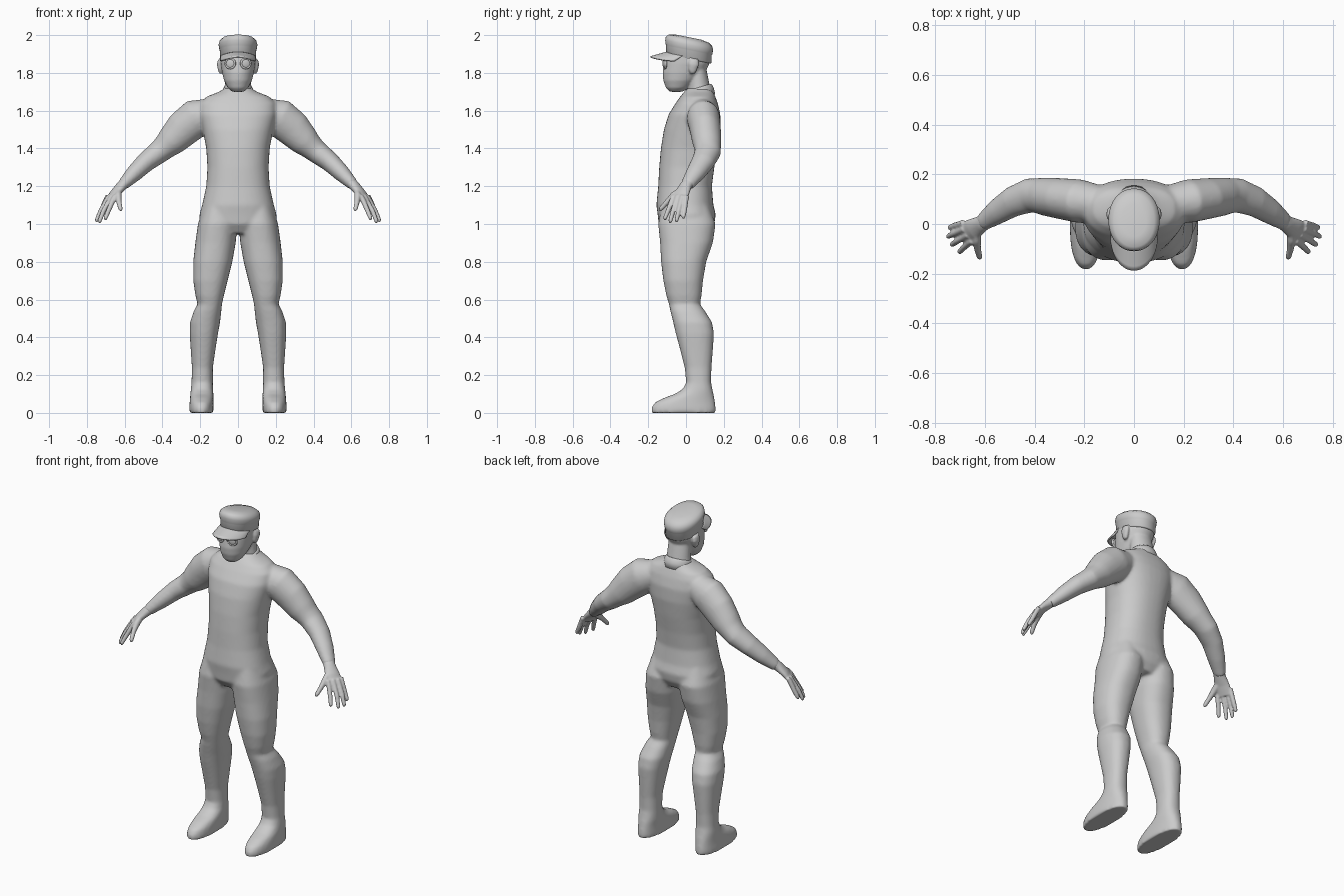
import bpy, bmesh, math
from mathutils import Vector


def skin(bm, rings):
    """Bridge a list of point rings and cap both ends."""
    vs = [[bm.verts.new(p) for p in r] for r in rings]
    n = len(vs[0])
    fs = [bm.faces.new((a[i], a[(i + 1) % n], b[(i + 1) % n], b[i]))
          for a, b in zip(vs, vs[1:]) for i in range(n)]
    fs += [bm.faces.new(vs[0]), bm.faces.new(vs[-1])]
    bmesh.ops.recalc_face_normals(bm, faces=fs)


def loft(bm, rows, side=1, exp=2.3, slope=0, n=40):
    """Stack superellipses; each row is (z, x0, x1, y0, y1)."""
    rings = []
    for z, x0, x1, y0, y1 in rows:
        ring = []
        for i in range(n):
            a = 2 * math.pi * i / n
            c, s = math.cos(a), math.sin(a)
            u = math.copysign(abs(c) ** (2 / exp), c)
            v = math.copysign(abs(s) ** (2 / exp), s)
            y = (y0 + y1) / 2 + v * (y1 - y0) / 2
            x = (x0 + x1) / 2 + u * (x1 - x0) / 2
            ring.append((side * x, y, z + slope * (y - 0.03)))
        rings.append(ring)
    skin(bm, rings)


def tube(bm, rows, side=1, hint=(0, 1, 0), n=20):
    """Sweep ellipses along a path; each row is (x, y, z, thickness, width)."""
    pts = [Vector(r[:3]) for r in rows]
    rings = []
    for i, r in enumerate(rows):
        t = (pts[min(i + 1, len(pts) - 1)] - pts[max(i - 1, 0)]).normalized()
        h = Vector(hint)
        v = (h - t * h.dot(t)).normalized()
        u = t.cross(v)
        ring = []
        for k in range(n):
            a = 2 * math.pi * k / n
            p = pts[i] + u * r[3] * math.cos(a) + v * r[4] * math.sin(a)
            ring.append((side * p.x, p.y, p.z))
        rings.append(ring)
    skin(bm, rings)


def finish(name, bm, voxel=None, smooth=0, subsurf=0, solid=0):
    me = bpy.data.meshes.new(name)
    bm.to_mesh(me)
    bm.free()
    for p in me.polygons:
        p.use_smooth = True
    ob = bpy.data.objects.new(name, me)
    bpy.context.collection.objects.link(ob)
    if solid:
        m = ob.modifiers.new("thickness", 'SOLIDIFY')
        m.thickness, m.offset = solid, 0
    if voxel:
        m = ob.modifiers.new("blend", 'REMESH')
        m.mode, m.voxel_size, m.use_smooth_shade = 'VOXEL', voxel, True
    if smooth:
        m = ob.modifiers.new("soften", 'SMOOTH')
        m.factor, m.iterations = 0.5, smooth
    if subsurf:
        m = ob.modifiers.new("round", 'SUBSURF')
        m.levels = m.render_levels = subsurf
    return ob


def sym(rows):
    return [(z, -x, x, y0, y1) for z, x, y0, y1 in rows]


# Suit: torso, arms and booted legs blended into one skin
bm = bmesh.new()
loft(bm, sym([(0.95, .13, -.11, .12), (1.0, .20, -.145, .15), (1.05, .205, -.15, .158),
              (1.1, .19, -.157, .145), (1.2, .168, -.147, .137), (1.3, .162, -.142, .15),
              (1.4, .168, -.133, .168), (1.5, .187, -.117, .182), (1.58, .205, -.092, .182),
              (1.64, .20, -.055, .168), (1.675, .165, -.03, .155), (1.70, .10, -.01, .145),
              (1.72, .07, .01, .135)]))
for s in (1, -1):
    loft(bm, [(1.1, .02, .18, -.13, .12), (1.0, .005, .212, -.147, .157),
              (.9, .012, .226, -.137, .142), (.8, .03, .237, -.132, .107),
              (.7, .055, .237, -.12, .09), (.62, .075, .225, -.104, .082),
              (.575, .085, .214, -.09, .074), (.54, .088, .234, -.083, .10),
              (.48, .095, .254, -.068, .138), (.42, .106, .256, -.054, .148),
              (.33, .12, .25, -.03, .142), (.24, .133, .244, -.007, .135),
              (.16, .133, .246, .001, .133), (.125, .132, .25, -.018, .14),
              (.10, .13, .252, -.06, .146), (.08, .13, .254, -.115, .15),
              (.055, .13, .256, -.165, .154), (.03, .13, .258, -.182, .157),
              (0, .13, .258, -.184, .158)], s)
    tube(bm, [(.12, .08, 1.6, .07, .07), (.22, .092, 1.562, .102, .088),
              (.29, .102, 1.505, .097, .083), (.352, .11, 1.44, .081, .078),
              (.385, .114, 1.41, .068, .072), (.42, .115, 1.38, .061, .07),
              (.488, .09, 1.328, .053, .062), (.55, .05, 1.268, .045, .052),
              (.612, .005, 1.205, .03, .036)], s)
finish("suit", bm, voxel=.009, smooth=8)

# Hands
for s, side_name in ((1, "left"), (-1, "right")):
    bm = bmesh.new()
    tube(bm, [(.57, .035, 1.25, .03, .034), (.615, 0, 1.203, .027, .034),
              (.65, -.022, 1.165, .021, .044), (.685, -.038, 1.12, .014, .046)],
         s, hint=(.45, .9, 0))
    for kx, ky, tx, ty, tz in ((.662, -.074, .702, -.112, 1.02), (.68, -.05, .733, -.083, 1.005),
                               (.695, -.025, .748, -.05, 1.01), (.70, -.001, .742, -.014, 1.028)):
        mx, my = kx + (tx - kx) * .6, ky + (ty - ky) * .55
        tube(bm, [(kx - .012, ky + .006, 1.15, .013, .013), (kx, ky, 1.125, .014, .014),
                  (mx, my, 1.07, .013, .013), (tx, ty, tz + .01, .011, .011),
                  (tx, ty, tz, .006, .006)], s, n=12)
    tube(bm, [(.63, -.015, 1.185, .016, .02), (.634, -.065, 1.15, .018, .02),
              (.63, -.102, 1.115, .014, .014), (.622, -.133, 1.08, .012, .012),
              (.619, -.14, 1.07, .006, .006)], s, n=12)
    finish(side_name + "_hand", bm, voxel=.005, smooth=4)

# Head and neck with ears
bm = bmesh.new()
loft(bm, sym([(1.70, .03, -.085, -.02), (1.72, .054, -.106, .015), (1.76, .074, -.12, .06),
              (1.80, .084, -.124, .10), (1.85, .092, -.117, .125), (1.90, .094, -.108, .13),
              (1.95, .08, -.08, .11)]), exp=2.1)
loft(bm, sym([(1.65, .08, .01, .14), (1.74, .07, .01, .124), (1.82, .065, .015, .108)]), exp=2)
for s in (1, -1):
    tube(bm, [(.09, .035, 1.795, .008, .012), (.093, .035, 1.815, .013, .022),
              (.096, .04, 1.845, .016, .029), (.094, .042, 1.872, .012, .024)], s)
finish("head", bm, voxel=.006, smooth=5)

# Tilted collar
bm = bmesh.new()
loft(bm, sym([(1.65, .09, -.02, .155), (1.685, .083, -.008, .147), (1.705, .079, .0, .138),
              (1.712, .074, .004, .132)]), exp=2, slope=.3)
finish("collar", bm)

# Cap crown and band
bm = bmesh.new()
loft(bm, sym([(1.87, .091, -.10, .13), (1.875, .095, -.105, .135), (1.915, .096, -.105, .136),
              (1.921, .099, -.107, .14), (1.945, .103, -.11, .143), (1.964, .098, -.107, .138),
              (1.978, .082, -.092, .12), (1.986, .05, -.05, .08)]), exp=2.1, slope=-.2)
finish("cap", bm)

# Cap brim
bm = bmesh.new()
rows = []
for j in range(6):
    f = j / 5
    row = []
    for i in range(25):
        a = math.radians(-85 + 170 * i / 24)
        x = (.088 + .004 * f) * math.sin(a)
        y = -.01 - .04 * f - (.085 + .052 * f) * math.cos(a)
        row.append(bm.verts.new((x, y, 1.91 - .026 * f - 2.6 * x * x)))
    rows.append(row)
for a, b in zip(rows, rows[1:]):
    for i in range(24):
        bm.faces.new((a[i], a[i + 1], b[i + 1], b[i]))
finish("cap_brim", bm, solid=.009)

# Goggles: round rims with shallow lenses
for s, side_name in ((1, "left"), (-1, "right")):
    turn = s * math.radians(14)
    loc = (s * .041, -.112, 1.85)
    bpy.ops.mesh.primitive_torus_add(location=loc, rotation=(math.pi / 2, 0, turn),
                                     major_radius=.025, minor_radius=.006,
                                     major_segments=32, minor_segments=10)
    rim = bpy.context.object
    rim.name = side_name + "_goggle_rim"
    bpy.ops.object.shade_smooth()
    bpy.ops.mesh.primitive_uv_sphere_add(radius=1, location=loc, segments=24, ring_count=12,
                                         rotation=(math.pi / 2, 0, turn))
    lens = bpy.context.object
    lens.name = side_name + "_goggle_lens"
    lens.scale = (.025, .025, .008)
    bpy.ops.object.shade_smooth()
